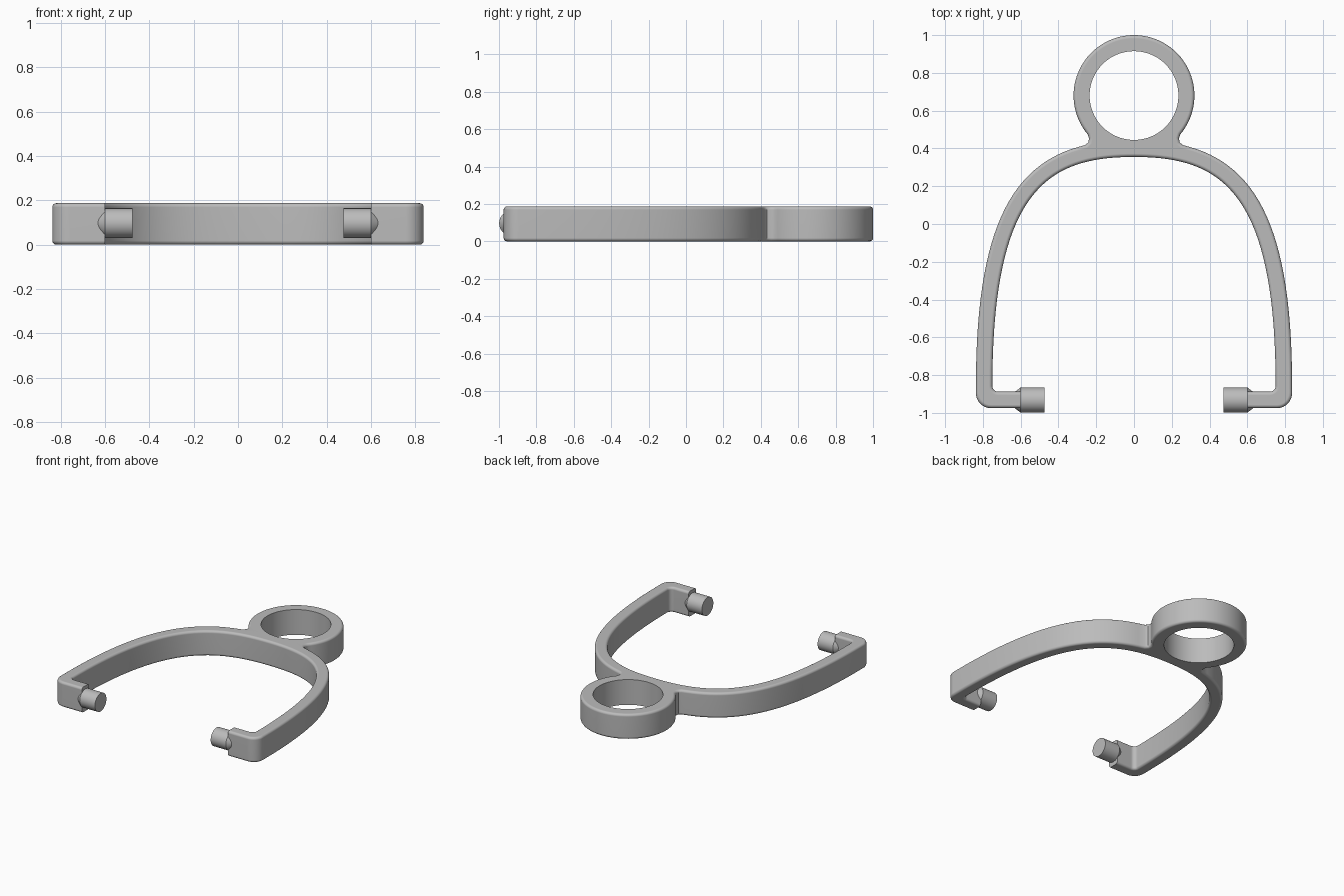
import bpy, bmesh
from math import sin, cos, pi, radians
from mathutils import Vector

cube = bpy.data.objects.get("Cube")
if cube:
    bpy.data.objects.remove(cube)

HEIGHT = 0.187
WALL = 0.087
RING_Y, RING_R, HOLE_R = 0.68, 0.32, 0.235
END_X = 0.6

grey = bpy.data.materials.new("plain grey")
grey.use_nodes = True
grey.diffuse_color = (0.5, 0.5, 0.5, 1)
grey.node_tree.nodes["Principled BSDF"].inputs["Base Color"].default_value = (0.5, 0.5, 0.5, 1)


def arc(cx, cy, r, a0, a1, n):
    angles = [radians(a0 + (a1 - a0) * i / n) for i in range(n + 1)]
    return [Vector((cx + r * cos(a), cy + r * sin(a))) for a in angles]


def arch_curve(n):
    """Inner edge of the arch, and the same curve pushed out by the wall."""
    p = [Vector(c) for c in ((0, 0.355), (0.45, 0.355), (0.75, 0.19), (0.75, -0.86))]
    inner, outer = [], []
    for i in range(n + 1):
        t = i / n
        u = 1 - t
        pos = u**3 * p[0] + 3 * u * u * t * p[1] + 3 * u * t * t * p[2] + t**3 * p[3]
        d = u * u * (p[1] - p[0]) + 2 * u * t * (p[2] - p[1]) + t * t * (p[3] - p[2])
        inner.append(pos)
        outer.append(pos + WALL * Vector((-d.y, d.x)).normalized())
    return inner, outer


def finish(bm, name, angle):
    mesh = bpy.data.meshes.new(name)
    bm.to_mesh(mesh)
    bm.free()
    mesh.materials.append(grey)
    ob = bpy.data.objects.new(name, mesh)
    bpy.context.collection.objects.link(ob)
    bpy.ops.object.select_all(action='DESELECT')
    ob.select_set(True)
    bpy.context.view_layer.objects.active = ob
    bpy.ops.object.shade_smooth_by_angle(angle=radians(angle))
    ob.modifiers.new("mirror", 'MIRROR').use_clip = True
    weighted = ob.modifiers.new("weighted normals", 'WEIGHTED_NORMAL')
    weighted.keep_sharp = True
    return ob


# Half outline of the frame: ring, neck fillet, arch, foot, and back to the hole
inner, outer = arch_curve(36)
outline = arc(0, RING_Y, RING_R, 90, -40, 36)
outline += [Vector(c) for c in ((0.238, 0.455), (0.241, 0.434), (0.256, 0.419))]
outline += [v for v in outer if v.x > 0.285 and v.y > -0.85]
outline += arc(0.757, -0.895, 0.08, 0, -90, 8)
outline += [Vector((END_X, -0.975)), Vector((END_X, -0.888))]
outline += arc(0.72, -0.858, 0.03, -90, 0, 5)
outline += [v for v in reversed(inner) if v.y > -0.84]
outline += arc(0, RING_Y, HOLE_R, -90, 90, 40)
for v in outline:
    if abs(v.x) < 1e-4:
        v.x = 0

bm = bmesh.new()
base = bm.faces.new([bm.verts.new((v.x, v.y, 0)) for v in outline])
top = bmesh.ops.extrude_face_region(bm, geom=[base])["geom"]
for v in top:
    if isinstance(v, bmesh.types.BMVert):
        v.co.z = HEIGHT
bmesh.ops.recalc_face_normals(bm, faces=bm.faces)


def is_rounded(edge):
    a, b = (v.co for v in edge.verts)
    mid = (a + b) / 2
    on_seam = a.x < 1e-4 and b.x < 1e-4
    on_end = abs(a.x - END_X) < 1e-4 and abs(b.x - END_X) < 1e-4
    in_hole = (mid.xy - Vector((0, RING_Y))).length < HOLE_R + 0.005
    return abs(a.z - b.z) < 1e-4 and not (on_seam or on_end or in_hole)


# Round the long rims, then open the seam for mirroring
bmesh.ops.bevel(bm, geom=[e for e in bm.edges if is_rounded(e)], offset=0.018,
                segments=4, profile=0.5, affect='EDGES', clamp_overlap=False)
seam = [f for f in bm.faces if all(abs(v.co.x) < 1e-4 for v in f.verts)]
bmesh.ops.delete(bm, geom=seam, context='FACES')
finish(bm, "handle_frame", 35)

# Round pins with a tapered root, facing each other
PIN_Y, PIN_Z, PIN_R = -0.932, 0.097, 0.067
profile = [(0.475, 0), (0.475, PIN_R), (END_X, PIN_R), (0.635, 0.04), (0.635, 0)]
bm = bmesh.new()
verts = [bm.verts.new((x, PIN_Y, PIN_Z + r)) for x, r in profile]
edges = [bm.edges.new(pair) for pair in zip(verts, verts[1:])]
bmesh.ops.spin(bm, geom=verts + edges, cent=(0, PIN_Y, PIN_Z), axis=(1, 0, 0),
               angle=2 * pi, steps=40)
bmesh.ops.remove_doubles(bm, verts=bm.verts, dist=1e-4)
bmesh.ops.recalc_face_normals(bm, faces=bm.faces)
finish(bm, "pivot_pins", 30)
